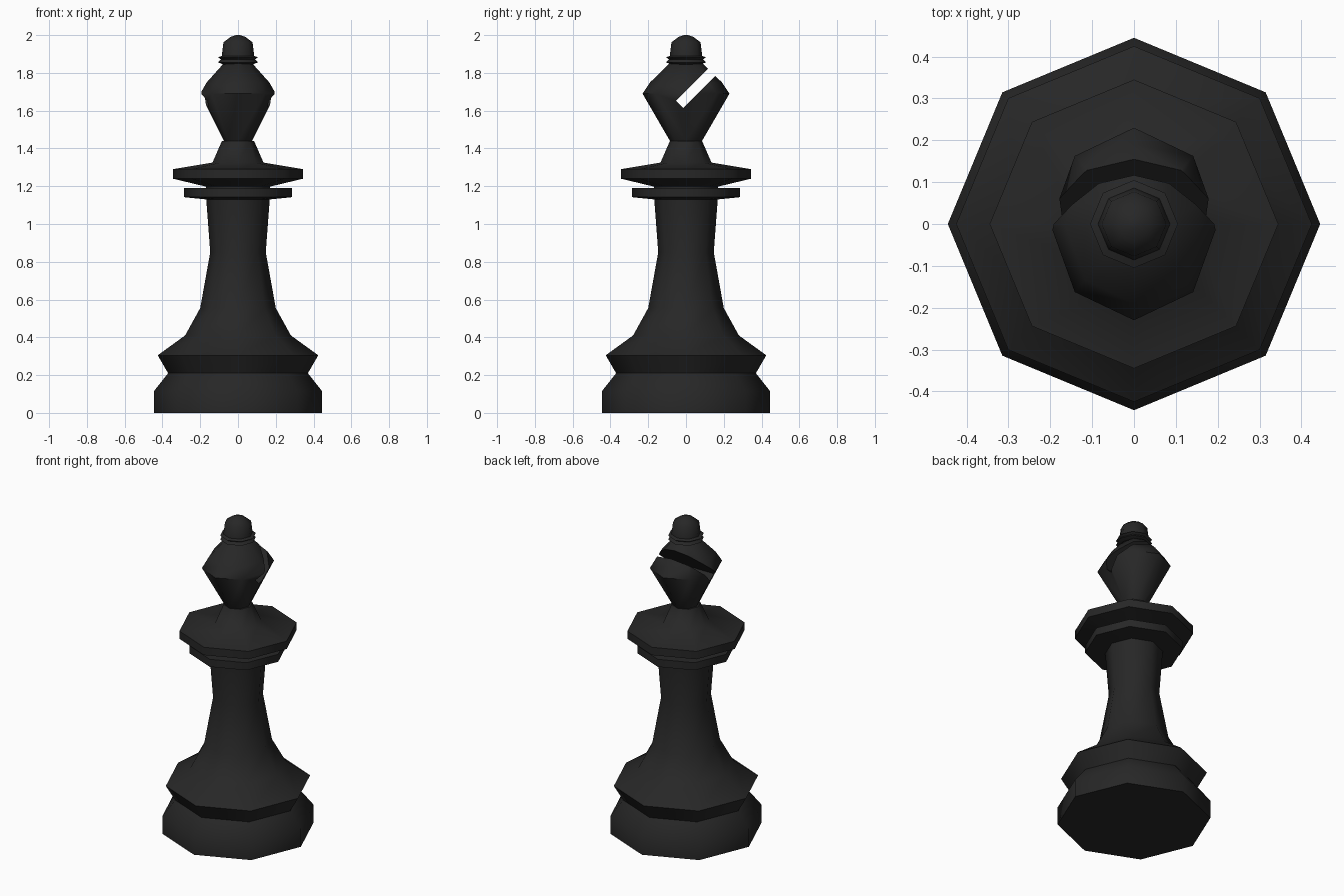
import bpy, bmesh, math
from mathutils import Vector

if "Cube" in bpy.data.objects:
    bpy.data.objects.remove(bpy.data.objects["Cube"])

black = bpy.data.materials.new("black_paint")
black.diffuse_color = (0.02, 0.02, 0.02, 1)
black.use_nodes = True
black.node_tree.nodes["Principled BSDF"].inputs["Base Color"].default_value = black.diffuse_color
SIDES = 8


def finish(ob):
    bpy.ops.object.select_all(action='DESELECT')
    ob.select_set(True)
    bpy.context.view_layer.objects.active = ob
    bpy.ops.object.shade_smooth_by_angle(angle=math.radians(58))


def lathe(name, profile, sx=1.0, sy=1.0):
    """Closed eight-sided turned solid from (radius, height) points."""
    bm = bmesh.new()
    rings = []
    for r, z in profile:
        rings.append([bm.verts.new((r * sx * math.cos(math.tau * i / SIDES),
                                    r * sy * math.sin(math.tau * i / SIDES), z))
                      for i in range(SIDES)])
    for a, b in zip(rings, rings[1:]):
        for i in range(SIDES):
            j = (i + 1) % SIDES
            bm.faces.new((a[i], a[j], b[j], b[i]))
    bm.faces.new(rings[0][::-1])
    bm.faces.new(rings[-1])
    bmesh.ops.recalc_face_normals(bm, faces=bm.faces)
    me = bpy.data.meshes.new(name)
    bm.to_mesh(me)
    bm.free()
    me.materials.append(black)
    ob = bpy.data.objects.new(name, me)
    bpy.context.collection.objects.link(ob)
    return ob


# Base, stem and collars in one turned body
body = lathe("body", [
    (0.445, 0), (0.445, 0.115), (0.37, 0.21), (0.425, 0.305), (0.28, 0.41),
    (0.20, 0.555), (0.147, 0.85), (0.168, 1.13), (0.285, 1.142), (0.285, 1.19),
    (0.17, 1.191), (0.17, 1.198), (0.345, 1.24), (0.345, 1.29),
    (0.135, 1.325), (0.085, 1.44)])
finish(body)

# Head, slightly deeper than wide
head = lathe("head", [
    (0.085, 1.44), (0.23, 1.69), (0.19, 1.75), (0.08, 1.857)], sx=0.87)

# Diagonal slot cut through the head from the back
bpy.ops.mesh.primitive_cube_add(size=1)
cutter = bpy.context.object
cutter.name = "slot_cutter"
cutter.hide_render = True
d = 1 / math.sqrt(2)
start = Vector((0, -0.034, 1.633))
cutter.scale = (1, 0.6, 0.053)
cutter.rotation_euler.x = math.radians(45)
cutter.location = start + Vector((0, d, d)) * 0.3
mod = head.modifiers.new("slot", 'BOOLEAN')
mod.operation = 'DIFFERENCE'
mod.solver = 'EXACT'
mod.object = cutter
bpy.context.view_layer.objects.active = head
bpy.ops.object.modifier_apply(modifier=mod.name)
bpy.data.objects.remove(cutter)
finish(head)

# Finial ring and knob
finial = lathe("finial", [
    (0.08, 1.845), (0.105, 1.856), (0.09, 1.872), (0.105, 1.882), (0.086, 1.89),
    (0.077, 1.962), (0.04, 1.99), (0.012, 2.0)])
finish(finial)
